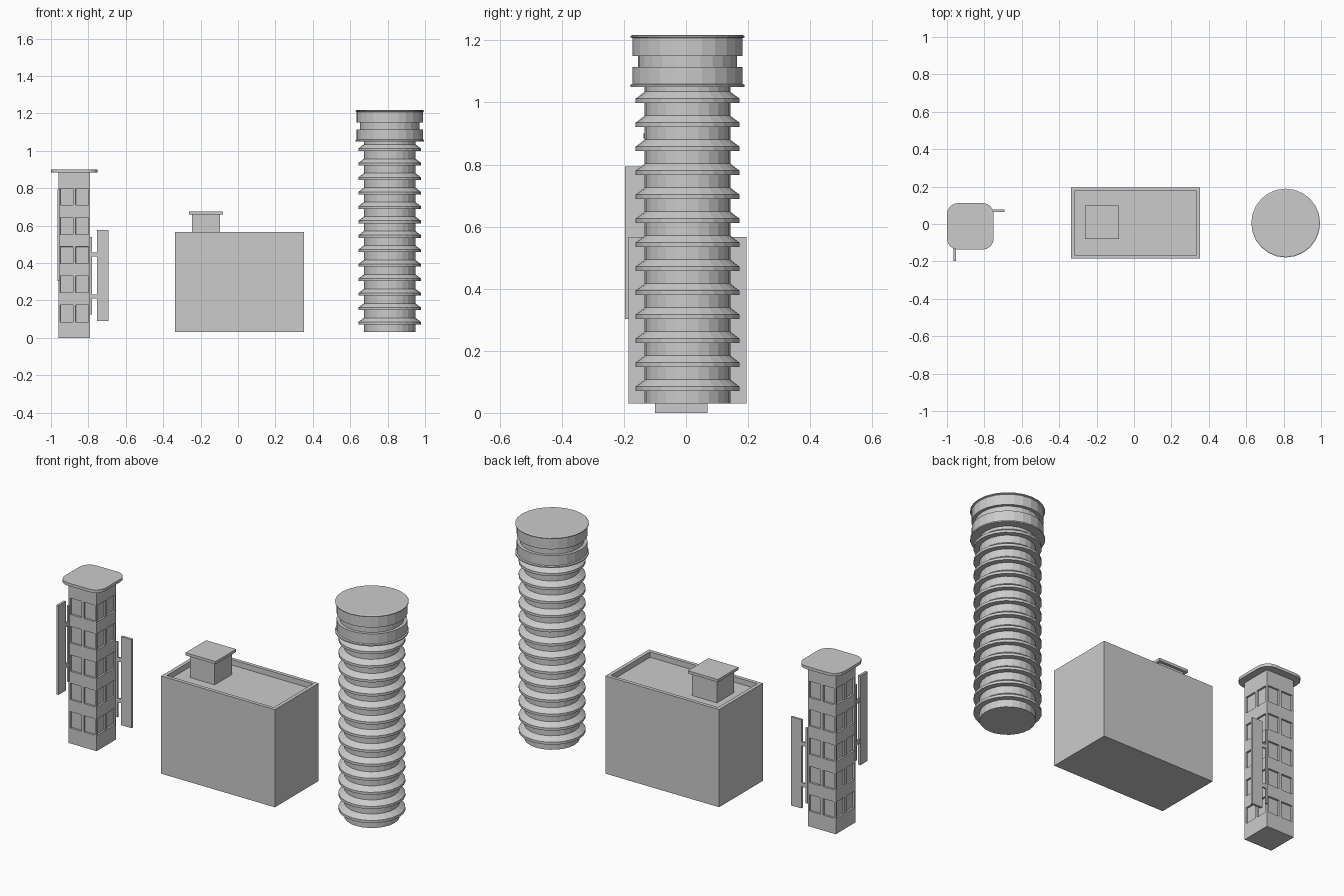
import bpy, bmesh, math
from mathutils import Vector

if "Cube" in bpy.data.objects:
    bpy.data.objects.remove(bpy.data.objects["Cube"])


def finish(name, bm):
    bmesh.ops.recalc_face_normals(bm, faces=bm.faces)
    me = bpy.data.meshes.new(name)
    bm.to_mesh(me)
    bm.free()
    ob = bpy.data.objects.new(name, me)
    bpy.context.collection.objects.link(ob)
    return ob


def box_bm(lo, hi):
    lo, hi = Vector(lo), Vector(hi)
    bm = bmesh.new()
    bmesh.ops.create_cube(bm, size=1)
    for v in bm.verts:
        v.co = Vector([(lo[i] + hi[i]) / 2 + v.co[i] * (hi[i] - lo[i]) for i in range(3)])
    return bm


def box(name, lo, hi):
    return finish(name, box_bm(lo, hi))


# Narrow tower with recessed windows: cut walls into a grid, then sink the window cells
cx, cy, h = -0.875, -0.015, 0.085
bm = box_bm((cx - h, cy - h, 0), (cx + h, cy + h, 0.888))
cols = (-0.0415, 0.0415)
rows = [0.13 + 0.156 * i for i in range(5)]
HW, HH = 0.034, 0.045
cuts = [((cx + c + s * HW, 0, 0), (1, 0, 0)) for c in cols for s in (-1, 1)]
cuts += [((0, cy + c + s * HW, 0), (0, 1, 0)) for c in cols for s in (-1, 1)]
cuts += [((0, 0, r + s * HH), (0, 0, 1)) for r in rows for s in (-1, 1)]
for co, no in cuts:
    bmesh.ops.bisect_plane(bm, geom=bm.verts[:] + bm.edges[:] + bm.faces[:],
                           plane_co=co, plane_no=no, dist=1e-5)
bmesh.ops.recalc_face_normals(bm, faces=bm.faces)


def is_window(f):
    if abs(f.normal.z) > 0.5:
        return False
    c = f.calc_center_median()
    u = c.y - cy if abs(f.normal.x) > 0.5 else c.x - cx
    return any(abs(u - k) < 0.005 for k in cols) and any(abs(c.z - r) < 0.005 for r in rows)


bmesh.ops.inset_individual(bm, faces=[f for f in bm.faces if is_window(f)],
                           thickness=0.0006, depth=-0.01)
finish("tower_walls", bm)

# Rounded-corner roof slab of the tower
bm = box_bm((-1.0, -0.137, 0.884), (-0.75, 0.112, 0.9))
upright = [e for e in bm.edges if abs(e.verts[0].co.z - e.verts[1].co.z) > 0.01]
bmesh.ops.bevel(bm, geom=upright, offset=0.06, segments=4, profile=0.5, affect='EDGES')
finish("tower_roof", bm)

# Hanging signs: board, wall rail and two brackets each
box("side_sign_board", (-0.755, 0.064, 0.09), (-0.692, 0.077, 0.577))
box("side_sign_rail", (-0.791, 0.066, 0.125), (-0.78, 0.075, 0.54))
box("front_sign_board", (-0.966, -0.197, 0.303), (-0.953, -0.134, 0.794))
box("front_sign_rail", (-0.964, -0.11, 0.34), (-0.955, -0.099, 0.757))
for i, z in enumerate((0.22, 0.445)):
    box(f"side_sign_bracket_{i}", (-0.782, 0.066, z - 0.011), (-0.753, 0.075, z + 0.011))
    z += 0.215
    box(f"front_sign_bracket_{i}", (-0.964, -0.136, z - 0.011), (-0.955, -0.108, z + 0.011))

# Wide block with a parapet round a sunken roof
bm = box_bm((-0.338, -0.185, 0.03), (0.354, 0.195, 0.567))
top = max(bm.faces, key=lambda f: f.calc_center_median().z)
bmesh.ops.inset_region(bm, faces=[top], thickness=0.028)
down = bmesh.ops.extrude_discrete_faces(bm, faces=[top])["faces"][0]
bmesh.ops.translate(bm, verts=down.verts, vec=(0, 0, -0.03))
finish("wide_block", bm)
box("roof_hut", (-0.247, -0.065, 0.537), (-0.096, 0.084, 0.662))
box("roof_hut_cap", (-0.263, -0.08, 0.66), (-0.08, 0.099, 0.675))

# Round tower: one lathed profile of ledges, crowned by two bands
R = 0.138
prof = [(0, 0.03), (R, 0.03)]
for i in range(13):
    z = 0.071 + i * 0.0773
    prof += [(R, z), (0.167, z), (0.167, z + 0.014), (R, z + 0.036)]
prof += [(R, 1.05), (0.184, 1.05), (0.184, 1.057), (0.177, 1.06), (0.177, 1.115),
         (0.16, 1.115), (0.16, 1.15), (0.177, 1.15), (0.177, 1.207), (0.184, 1.21),
         (0.184, 1.214), (0.178, 1.217), (0, 1.217)]
bm = bmesh.new()
vs = [bm.verts.new((r, 0, z)) for r, z in prof]
es = [bm.edges.new(p) for p in zip(vs, vs[1:])]
bmesh.ops.spin(bm, geom=vs + es, cent=(0, 0, 0), axis=(0, 0, 1),
               angle=math.tau, steps=24, use_merge=True)
bmesh.ops.remove_doubles(bm, verts=bm.verts, dist=1e-5)
finish("round_tower", bm).location = (0.811, 0.005, 0)
